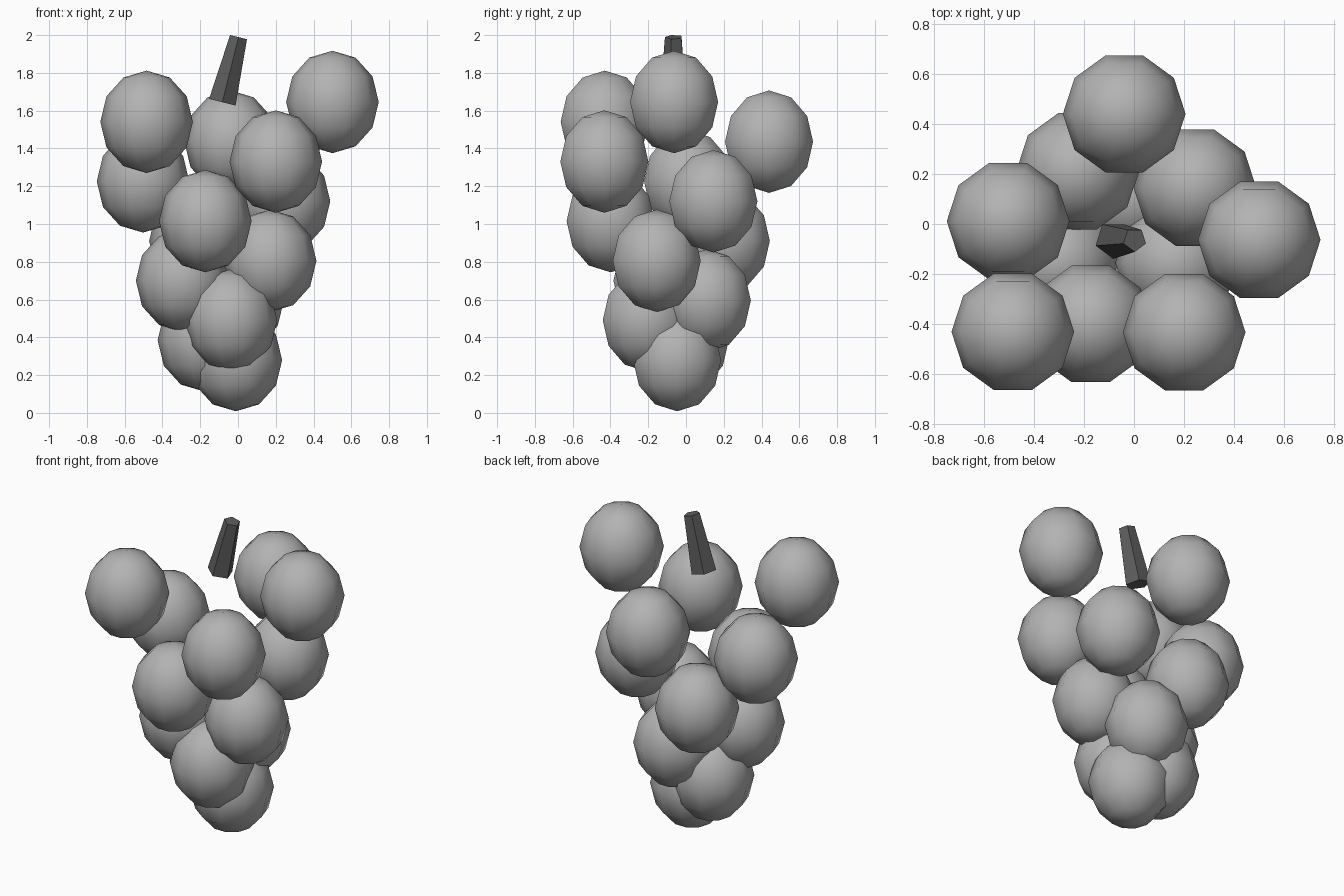
import bpy, bmesh, math
from mathutils import Vector

if "Cube" in bpy.data.objects:
    bpy.data.objects.remove(bpy.data.objects["Cube"])


def material(name, value):
    mat = bpy.data.materials.new(name)
    mat.diffuse_color = (value, value, value, 1.0)
    mat.use_nodes = True
    mat.node_tree.nodes["Principled BSDF"].inputs["Base Color"].default_value = mat.diffuse_color
    return mat


def revolve(name, profile, sides, start, mat, smooth):
    """Turn (radius, z) points about z, closing the ends with a point or a cap."""
    bm = bmesh.new()
    rings = []
    for r, z in profile:
        if r < 1e-5:
            rings.append([bm.verts.new((0, 0, z))] * sides)
        else:
            angles = [start + math.tau * i / sides for i in range(sides)]
            rings.append([bm.verts.new((r * math.cos(a), r * math.sin(a), z)) for a in angles])
    for low, high in zip(rings, rings[1:]):
        for i in range(sides):
            j = (i + 1) % sides
            corners = dict.fromkeys((low[i], low[j], high[j], high[i]))
            bm.faces.new(list(corners))
    for ring in (rings[0], rings[-1]):
        if ring[0] is not ring[1]:
            bm.faces.new(ring)
    bmesh.ops.recalc_face_normals(bm, faces=bm.faces)
    for f in bm.faces:
        f.smooth = smooth
    mesh = bpy.data.meshes.new(name)
    bm.to_mesh(mesh)
    bm.free()
    mesh.materials.append(mat)
    obj = bpy.data.objects.new(name, mesh)
    bpy.context.collection.objects.link(obj)
    return obj


grape_grey = material("grape_grey", 0.45)
stem_grey = material("dark_stem_grey", 0.11)
AXIS = Vector((-0.083, -0.063, 0))

# Grapes: slightly tall spheres on a spiral that narrows downwards
GRAPE_R, GRAPE_H, RINGS = 0.245, 0.271, 6
arc = [(GRAPE_R * math.sin(math.pi * k / RINGS), -GRAPE_H * math.cos(math.pi * k / RINGS))
       for k in range(RINGS + 1)]
for k in range(14):
    grape = revolve(f"grape_{k + 1}", arc, 10, 0, grape_grey, True)
    turn = math.radians(-137.5 * k)
    reach = 0.583 - 0.0392 * k
    grape.location = AXIS + Vector((reach * math.cos(turn), reach * math.sin(turn),
                                    1.646 - 0.1051 * k))

# Stem: tapered five-sided stalk leaning to the right
stem = revolve("stem", [(0.076, 0), (0.0485, 0.355)], 5, -math.pi / 2, stem_grey, False)
stem.location = AXIS + Vector((0, 0, 1.645))
stem.rotation_euler = (0, math.radians(14), 0)
